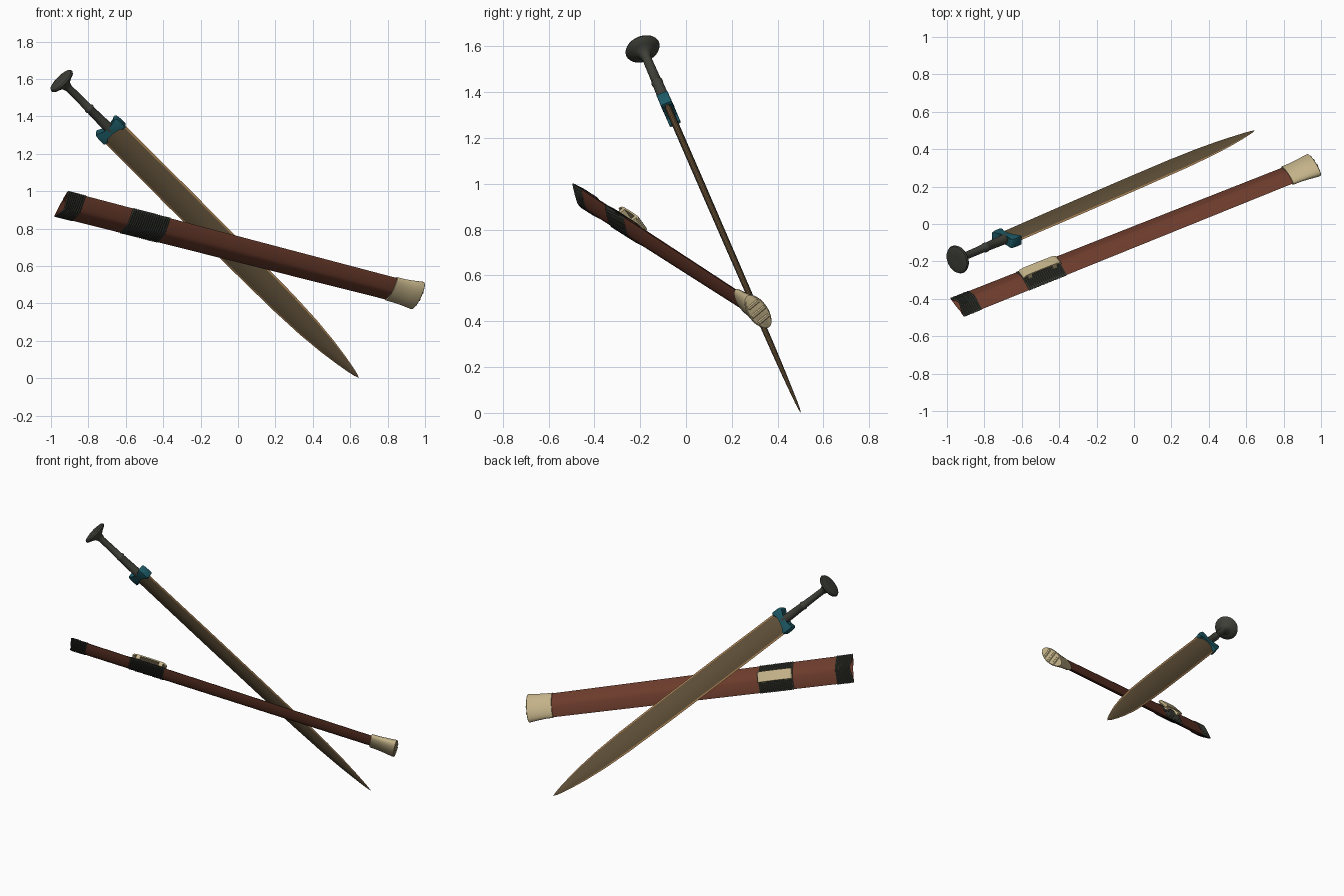
import bpy, bmesh, math
from mathutils import Vector, Matrix

if "Cube" in bpy.data.objects:
    bpy.data.objects.remove(bpy.data.objects["Cube"])


def material(name, r, g, b):
    m = bpy.data.materials.new(name)
    m.diffuse_color = (r, g, b, 1)
    m.use_nodes = True
    m.node_tree.nodes["Principled BSDF"].inputs["Base Color"].default_value = m.diffuse_color
    return m


BLADE = material("dull_bronze", 0.13, 0.09, 0.045)
EDGE = material("bright_bronze_edge", 0.45, 0.25, 0.10)
DARK = material("dark_iron", 0.05, 0.05, 0.04)
WRAP = material("dark_cord", 0.037, 0.04, 0.03)
TEAL = material("teal", 0.012, 0.10, 0.13)
LEATHER = material("red_brown_leather", 0.15, 0.045, 0.025)
IVORY = material("ivory", 0.55, 0.45, 0.25)


def frame(start, end, across):
    """Local x = width, y = thickness, z = along the object."""
    o = Vector(start)
    d = (Vector(end) - o).normalized()
    w = Vector(across)
    w = (w - w.dot(d) * d).normalized()
    n = d.cross(w)
    m = Matrix((w, n, d)).transposed().to_4x4()
    m.translation = o
    return m


SWORD = frame((-0.944, -0.19, 1.59), (0.645, 0.50, 0.003), (1, 0, 0))
SHEATH = frame((-0.946, -0.446, 0.933), (0.964, 0.316, 0.441), (0.413, -0.534, 0.738))


def finish(name, bm, mtx, mats, angle=30):
    bmesh.ops.recalc_face_normals(bm, faces=bm.faces)
    me = bpy.data.meshes.new(name)
    bm.to_mesh(me)
    bm.free()
    ob = bpy.data.objects.new(name, me)
    bpy.context.collection.objects.link(ob)
    ob.matrix_world = mtx
    for m in mats:
        me.materials.append(m)
    bpy.ops.object.select_all(action='DESELECT')
    ob.select_set(True)
    bpy.context.view_layer.objects.active = ob
    bpy.ops.object.shade_smooth_by_angle(angle=math.radians(angle))
    return ob


def loft(name, mtx, section, stations, mats, caps=True, angle=30, rule=None):
    """Stations are (distance, half width, half thickness, notch)."""
    bm = bmesh.new()
    rings = []
    for s, hw, ht, *notch in stations:
        k = notch[0] if notch else 0
        rings.append([bm.verts.new((u * hw, v * ht, s + k * (1 - abs(u)))) for u, v in section])
    n = len(section)
    for a, b in zip(rings, rings[1:]):
        for i in range(n):
            j = (i + 1) % n
            f = bm.faces.new((a[i], a[j], b[j], b[i]))
            if rule:
                f.material_index = rule(section[i], section[j])
    if caps:
        bm.faces.new(rings[0])
        bm.faces.new(rings[-1])
    return finish(name, bm, mtx, mats, angle)


def prism(name, mtx, outline, to3d, lo, hi, mat, bevel=0.0):
    bm = bmesh.new()
    a = [bm.verts.new(to3d(p, q, lo)) for p, q in outline]
    b = [bm.verts.new(to3d(p, q, hi)) for p, q in outline]
    bm.faces.new(a)
    bm.faces.new(b)
    for i in range(len(a)):
        j = (i + 1) % len(a)
        bm.faces.new((a[i], a[j], b[j], b[i]))
    if bevel:
        bmesh.ops.bevel(bm, geom=bm.edges[:], offset=bevel, segments=2, affect='EDGES', profile=0.5)
    return finish(name, bm, mtx, [mat])


def four_way(quarter):
    """Mirror a quarter section, running from the edge to the middle, to all sides."""
    half = quarter + [(-u, v) for u, v in reversed(quarter) if u > 0]
    return half + [(u, -v) for u, v in reversed(half) if v > 0]


def circle(n):
    return [(math.cos(2 * math.pi * i / n), math.sin(2 * math.pi * i / n)) for i in range(n)]


# ---- sword: blade with bright cutting edges
blade_section = four_way([(1, 0), (0.87, 0.3), (0.32, 0.9), (0, 1)])
blade_rows = [(0.39, 0.074, 0.015), (0.9, 0.076, 0.015), (1.4, 0.075, 0.014), (1.75, 0.071, 0.013),
              (1.95, 0.062, 0.012), (2.1, 0.048, 0.010), (2.2, 0.034, 0.008),
              (2.28, 0.020, 0.006), (2.325, 0.010, 0.004), (2.35, 0.001, 0.001)]
loft("blade", SWORD, blade_section, blade_rows, [BLADE, EDGE], angle=15,
     rule=lambda a, b: int(min(abs(a[0]), abs(b[0])) > 0.8))

# guard: horned top, arched underside
right = [(0, 0.372), (0.035, 0.366), (0.060, 0.347), (0.074, 0.352), (0.079, 0.385),
         (0.078, 0.424), (0.058, 0.426), (0.040, 0.405), (0, 0.400)]
guard_outline = right + [(-u, s) for u, s in reversed(right[1:-1])]
prism("guard", SWORD, guard_outline, lambda u, s, h: (u, h, s), -0.026, 0.026, TEAL, 0.005)

# grip and flared disc pommel turned as one piece
hilt = [(-0.010, 0.018), (-0.012, 0.050), (-0.006, 0.074), (0.002, 0.078), (0.010, 0.074),
        (0.022, 0.050), (0.036, 0.028), (0.06, 0.020), (0.15, 0.021), (0.21, 0.022),
        (0.215, 0.026), (0.225, 0.026), (0.23, 0.023), (0.33, 0.026), (0.39, 0.027)]
loft("grip_and_pommel", SWORD, circle(28), [(s, r, r) for s, r in hilt], [DARK], angle=40)

# ---- scabbard: hollow mouth, ridged lens section
sheath_section = four_way([(1, 0), (0.93, 0.14), (0.5, 0.64), (0.15, 0.96), (0, 1)])


def size(s, k=1.0):
    t = s / 2.115
    return (0.090 - 0.014 * t) * k, (0.033 - 0.006 * t) * k


NOTCH = 0.014
sheath_rows = [(0.2, *size(0, 0.8)), (0, *size(0, 0.8), NOTCH), (0, *size(0), NOTCH)]
sheath_rows += [(s, *size(s)) for s in (0.11, 0.4, 0.8, 1.2, 1.6, 2.0)]
loft("scabbard", SHEATH, sheath_section, sheath_rows, [LEATHER], angle=25)


# cord bands made of fine ridges
def band(name, s0, s1, count, notch=0.0):
    rows = [(s0, *size(s0), notch)]
    step = (s1 - s0) / count
    for i in range(count):
        for f, g in ((0.2, 0.003), (0.5, 0.0045), (0.8, 0.003), (1.0, 0.001)):
            s = s0 + (i + f) * step
            hw, ht = size(s)
            rows.append((s, hw + g, ht + g, notch * max(0, 1 - (s - s0) / 0.06)))
    rows.append((s1, *size(s1, 0.97)))
    loft(name, SHEATH, sheath_section, rows, [WRAP], caps=False, angle=20)


band("mouth_band", 0.0, 0.108, 9, NOTCH)
band("slide_band", 0.387, 0.610, 18)

# belt slide on the back: plate with curled ends on two feet
half_slide = [(0, 0.059), (0.085, 0.058), (0.103, 0.054), (0.112, 0.045), (0.108, 0.038),
              (0.100, 0.045), (0.086, 0.049), (0.086, 0.028), (0.060, 0.028), (0.060, 0.050), (0, 0.051)]
slide = half_slide + [(-s, h) for s, h in reversed(half_slide[1:-1])]
side = 1 if SHEATH.to_3x3().col[1].y > 0 else -1
prism("belt_slide", SHEATH, slide, lambda s, h, u: (u, side * h, 0.498 + s), -0.034, 0.034, IVORY)

# flared chape with ribs across its end
chape_rows = [(1.955, 0.076, 0.026), (1.955, 0.081, 0.031), (2.0, 0.081, 0.033), (2.05, 0.085, 0.038),
              (2.105, 0.092, 0.045), (2.112, 0.091, 0.044), (2.115, 0.086, 0.040)]
oval = [(u, math.copysign(abs(v) ** 1.1, v)) for u, v in circle(32)]
loft("chape", SHEATH, oval, chape_rows, [IVORY], angle=35)
for i in (-1, 0, 1):
    h = 0.036 if i == 0 else 0.028
    c = i * 0.042
    rib = [(c - 0.012, 2.112), (c - 0.005, 2.120), (c + 0.005, 2.120), (c + 0.012, 2.112)]
    prism("chape_rib", SHEATH, rib, lambda u, s, v: (u, v, s), -h, h, IVORY)
